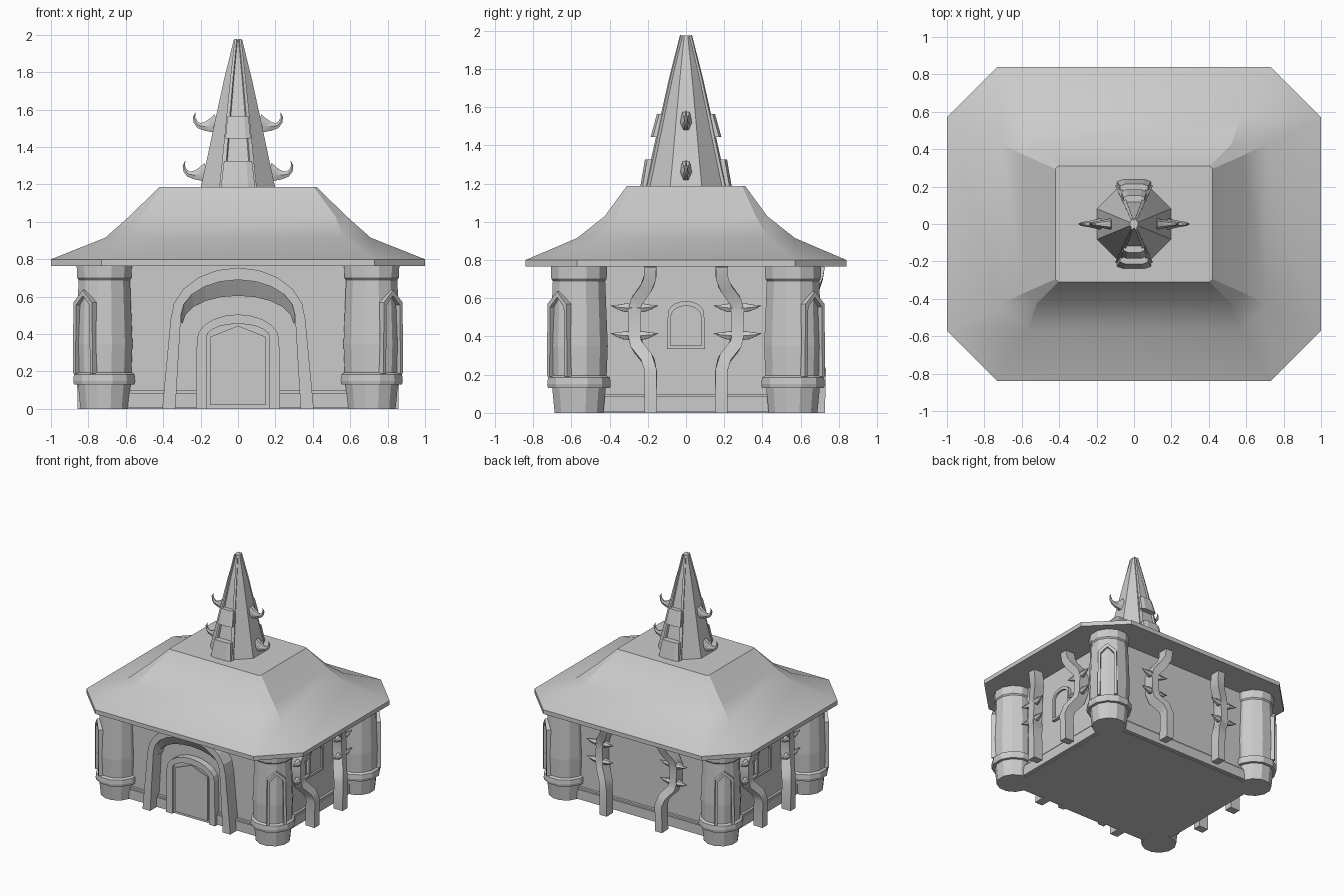
import bpy, bmesh
from math import sin, cos, pi, radians
from mathutils import Vector

if "Cube" in bpy.data.objects:
    bpy.data.objects.remove(bpy.data.objects["Cube"])

WX, WY = 0.70, 0.57          # wall half sizes

def make(name, verts, faces, smooth=None):
    bm = bmesh.new()
    vs = [bm.verts.new(v) for v in verts]
    for f in faces:
        bm.faces.new([vs[i] for i in f])
    bmesh.ops.recalc_face_normals(bm, faces=bm.faces)
    me = bpy.data.meshes.new(name)
    bm.to_mesh(me)
    bm.free()
    ob = bpy.data.objects.new(name, me)
    bpy.context.collection.objects.link(ob)
    if smooth:
        bpy.ops.object.select_all(action='DESELECT')
        ob.select_set(True)
        bpy.context.view_layer.objects.active = ob
        bpy.ops.object.shade_smooth_by_angle(angle=radians(smooth))
    return ob

def loft(name, rings, smooth=None, caps=True):
    n = len(rings[0])
    verts = [p for r in rings for p in r]
    faces = [(k*n+i, k*n+(i+1) % n, (k+1)*n+(i+1) % n, (k+1)*n+i)
             for k in range(len(rings)-1) for i in range(n)]
    if caps:
        faces += [tuple(range(n)), tuple(range(len(verts)-n, len(verts)))]
    return make(name, verts, faces, smooth)

def box(name, hx, hy, z0, z1):
    return loft(name, [[(a*hx, b*hy, z) for a, b in ((-1, -1), (1, -1), (1, 1), (-1, 1))] for z in (z0, z1)])

def lathe(name, prof, n, cx=0, cy=0, smooth=None):
    return loft(name, [[(cx+r*cos(2*pi*(i+.5)/n), cy+r*sin(2*pi*(i+.5)/n), z)
                        for i in range(n)] for r, z in prof], smooth)

def sweep(name, path, sizes, ref, n=4, smooth=None):
    """Tapered tube; sizes = (half width, half depth), depth lies along ref."""
    path = [Vector(p) for p in path]
    rings = []
    for i, p in enumerate(path):
        t = (path[min(i+1, len(path)-1)]-path[max(i-1, 0)]).normalized()
        side = t.cross(Vector(ref)).normalized()
        dep = side.cross(t)
        w, d = sizes[i]
        k = 2**.5 if n == 4 else 1
        rings.append([p+k*(side*w*cos(2*pi*(j+.5)/n)+dep*d*sin(2*pi*(j+.5)/n)) for j in range(n)])
    return loft(name, rings, smooth)

# wall-local coordinates: u along wall, v outward, z up
WALLS = {
    'front': lambda u, v, z: (u, -WY-v, z), 'back': lambda u, v, z: (u, WY+v, z),
    'right': lambda u, v, z: (WX+v, u, z), 'left': lambda u, v, z: (-WX-v, u, z)}
OUT = {'front': (0, -1, 0), 'back': (0, 1, 0), 'right': (1, 0, 0), 'left': (-1, 0, 0)}

def arch(w0, w1, base, spring, apex, n=10):
    return [(-w0, base)] + [(-w1*cos(pi*i/n), spring+(apex-spring)*sin(pi*i/n))
                            for i in range(n+1)] + [(w0, base)]

def frame(name, wall, outer, inner, vo, vi):
    m = WALLS[wall]
    loft(name, [[m(uo, -.02, zo), m(uo, vo, zo), m(ui, vi, zi), m(ui, -.02, zi)]
                for (uo, zo), (ui, zi) in zip(outer, inner)])

def plate(name, wall, outline, v):
    m = WALLS[wall]
    loft(name, [[m(u, d, z) for u, z in outline] for d in (-.02, v)])

# Body and plinth
box("walls", WX, WY, 0.0, 0.78)
box("plinth", WX+.03, WY+.03, 0.005, 0.085)
box("plinth_top", WX+.02, WY+.02, 0.085, 0.10)

# Roof: chamfered rectangle lofted up a flared profile
def oct_ring(hx, hy, c, z):
    q = [(hx, -hy+c), (hx, hy-c), (hx-c, hy), (-hx+c, hy), (-hx, hy-c), (-hx, -hy+c), (-hx+c, -hy), (hx-c, -hy)]
    return [(x, y, z) for x, y in q]

loft("roof", [oct_ring(*r) for r in (
    (1, .84, .27, .765), (1, .84, .27, .80), (.71, .57, .14, .915),
    (.58, .425, .06, 1.03), (.42, .31, .015, 1.187))], smooth=25)

# Corner columns with pointed panels facing outward
for sx in (-1, 1):
    for sy in (-1, 1):
        cx, cy = sx*.715, sy*.56
        lathe("column", [(.132, 0), (.145, .13), (.168, .13), (.172, .15), (.168, .185), (.15, .195),
                         (.156, .35), (.142, .69), (.15, .70), (.153, .77)], 12, cx, cy)
        o, a = Vector((sx, sy, 0)).normalized(), Vector((-sy, sx, 0)).normalized()
        c = Vector((cx, cy, 0))
        outer = [(-.075, .19), (-.07, .57), (0, .635), (.07, .57), (.075, .19)]
        inner = [(-.055, .19), (-.05, .555), (0, .605), (.05, .555), (.055, .19)]
        loft("column_panel_frame", [[c+a*u+o*d+Vector((0, 0, z)) for (u, z), d in
             ((p, .11), (p, .163), (q, .163), (q, .11))] for p, q in zip(outer, inner)])

# Entrance: outer arch, sloped hood, door frame and door
frame("entrance_arch", 'front', arch(.405, .36, 0, .48, .755), arch(.335, .305, 0, .50, .69), .11, .11)
frame("entrance_hood", 'front', arch(.305, .305, .47, .53, .69), arch(.30, .295, .455, .46, .605), .10, .05)
frame("door_frame", 'front', arch(.225, .22, 0, .37, .505), arch(.168, .168, 0, .385, .455), .055, .055)
plate("door", 'front', [(-.15, .02), (-.15, .385), (0, .445), (.15, .385), (.15, .02)], .045)
plate("door_back", 'front', arch(.17, .17, .0, .385, .455), .035)

# Side windows
for w in ('left', 'right'):
    frame("window_frame", w, arch(.10, .095, .335, .52, .585), arch(.08, .078, .35, .505, .56), .025, .025)
    plate("window_sill", w, [(-.10, .335), (.10, .335), (.10, .352), (-.10, .352)], .025)
    plate("window_pane", w, arch(.08, .078, .35, .505, .56), .01)

# Curved ribs with thorn pairs on side and back walls
for w, shift in (('left', 0), ('right', 0), ('back', .07)):
    m = WALLS[w]
    for s in (-1, 1):
        path = [(.185, .115, 0), (.185, .12, .22), (.20, .105, .28), (.255, .06, .35), (.27, .05, .40),
                (.27, .045, .54), (.255, .055, .59), (.205, .085, .66), (.188, .105, .71), (.187, .115, .77)]
        sweep("wall_rib", [m(s*(u+shift), v, z) for u, v, z in path], [(.032, .042)]*len(path), OUT[w], smooth=35)
        for z in (.405, .55):
            for d in (-1, 1):
                thorn = [(d*.01, .06, z), (d*.05, .07, z), (d*.09, .075, z+.004), (d*.125, .078, z+.012)]
                sweep("rib_thorn", [m(s*(.27+shift)+u, v, h) for u, v, h in thorn],
                      [(.028, .028), (.025, .025), (.013, .013), (.001, .001)], OUT[w], n=6)

# Spire
K = 1/cos(pi/8)
SP = [(.20, 1.18), (.165, 1.34), (.125, 1.53), (.075, 1.76), (.022, 1.975)]
lathe("spire", [(r*K, z) for r, z in SP], 8)
for ang in (67.5, 112.5, 247.5, 292.5):
    e = Vector((cos(radians(ang)), sin(radians(ang)), 0))
    sweep("spire_rib", [e*(r*K)+Vector((0, 0, z)) for r, z in SP],
          [(.014-.002*i, .012-.001*i) for i in range(5)], e)

# Stepped plates on the front and back of the spire
for s in (-1, 1):
    for w0, w1, z0, z1, y0, y1 in ((.092, .075, 1.18, 1.325, .24, .215), (.068, .056, 1.445, 1.565, .185, .152)):
        loft("spire_plate", [[(-w, s*.05, z), (w, s*.05, z), (w, s*(y-.012), z), (w*.6, s*y, z),
                              (-w*.6, s*y, z), (-w, s*(y-.012), z)] for w, z, y in ((w0, z0, y0), (w1, z1, y1))])
    # Upturned horns on the left and right
    for x, z in ((0, 0), (-.055, .26)):
        horn = [(.165, 1.265), (.20, 1.255), (.235, 1.25), (.265, 1.255), (.283, 1.275), (.29, 1.30), (.282, 1.325)]
        sizes = [(.06, .035), (.042, .026), (.026, .018), (.017, .013), (.012, .010), (.007, .006), (.001, .001)]
        sweep("spire_horn", [(s*(px+x), 0, pz+z) for px, pz in horn], sizes, (0, 1, 0), n=6, smooth=40)
